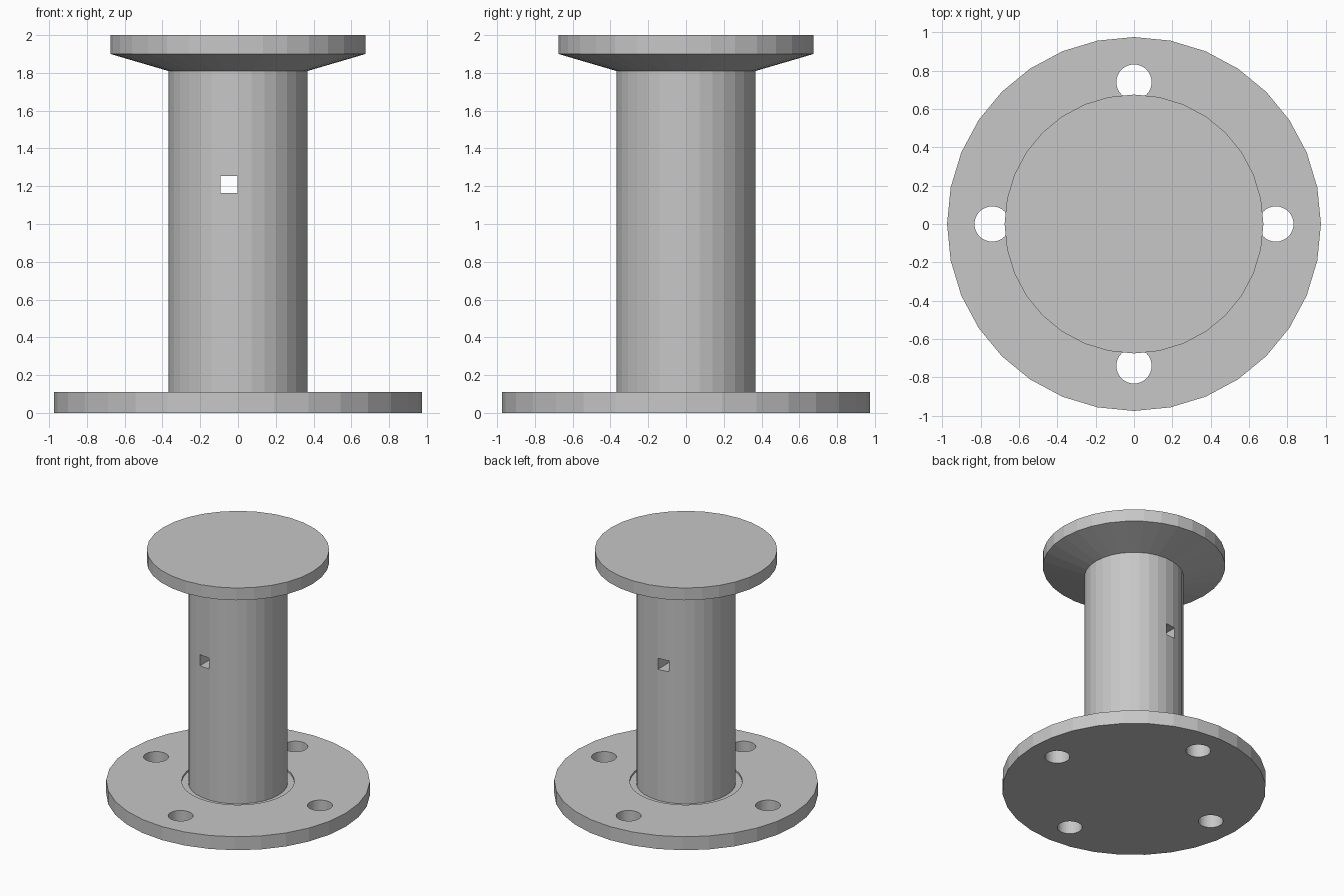
import bpy
import bmesh
from math import cos, sin, pi

SIDES = 32

cube = bpy.data.objects.get("Cube")
if cube:
    bpy.data.objects.remove(cube, do_unlink=True)

# Single grey material
grey = bpy.data.materials.new("plain grey")
grey.use_nodes = True
colour = (0.57, 0.57, 0.57, 1)
grey.diffuse_color = colour
grey.node_tree.nodes["Principled BSDF"].inputs["Base Color"].default_value = colour


def make_object(name, bm):
    bmesh.ops.recalc_face_normals(bm, faces=bm.faces)
    mesh = bpy.data.meshes.new(name)
    bm.to_mesh(mesh)
    bm.free()
    mesh.materials.append(grey)
    obj = bpy.data.objects.new(name, mesh)
    bpy.context.collection.objects.link(obj)
    return obj


def lathe(name, profile, centre=(0, 0)):
    """Turn (radius, height) points into a closed solid with flat caps."""
    bm = bmesh.new()
    rings = []
    for r, z in profile:
        rings.append([bm.verts.new((centre[0] + r * cos(2 * pi * i / SIDES),
                                    centre[1] + r * sin(2 * pi * i / SIDES), z))
                      for i in range(SIDES)])
    for low, high in zip(rings, rings[1:]):
        for i in range(SIDES):
            j = (i + 1) % SIDES
            bm.faces.new((low[i], low[j], high[j], high[i]))
    bm.faces.new(rings[0])
    bm.faces.new(rings[-1])
    return make_object(name, bm)


def box(name, size, location):
    bm = bmesh.new()
    bmesh.ops.create_cube(bm, size=1)
    bmesh.ops.scale(bm, vec=size, verts=bm.verts)
    bmesh.ops.translate(bm, vec=location, verts=bm.verts)
    return make_object(name, bm)


def cut(target, cutter):
    cutter.hide_render = True
    mod = target.modifiers.new("cut", 'BOOLEAN')
    mod.operation = 'DIFFERENCE'
    mod.solver = 'EXACT'
    mod.object = cutter
    bpy.context.view_layer.objects.active = target
    bpy.ops.object.modifier_apply(modifier=mod.name)
    bpy.data.objects.remove(cutter, do_unlink=True)


# Base flange with a shallow seat around the column
base = lathe("base_flange", [(0.975, 0), (0.975, 0.11), (0.417, 0.11), (0.417, 0.095)])

# Four bolt holes
for k in range(4):
    a = k * pi / 2
    cut(base, lathe("bolt_cutter", [(0.092, -0.1), (0.092, 0.2)],
                    (0.74 * cos(a), 0.74 * sin(a))))

# Column with a square hole right through
column = lathe("column", [(0.368, 0.09), (0.368, 1.81)])
cut(column, box("slot_cutter", (0.09, 2, 0.09), (-0.048, 0, 1.208)))

# Flared head
lathe("flared_head", [(0.368, 1.81), (0.675, 1.9), (0.675, 2)])
